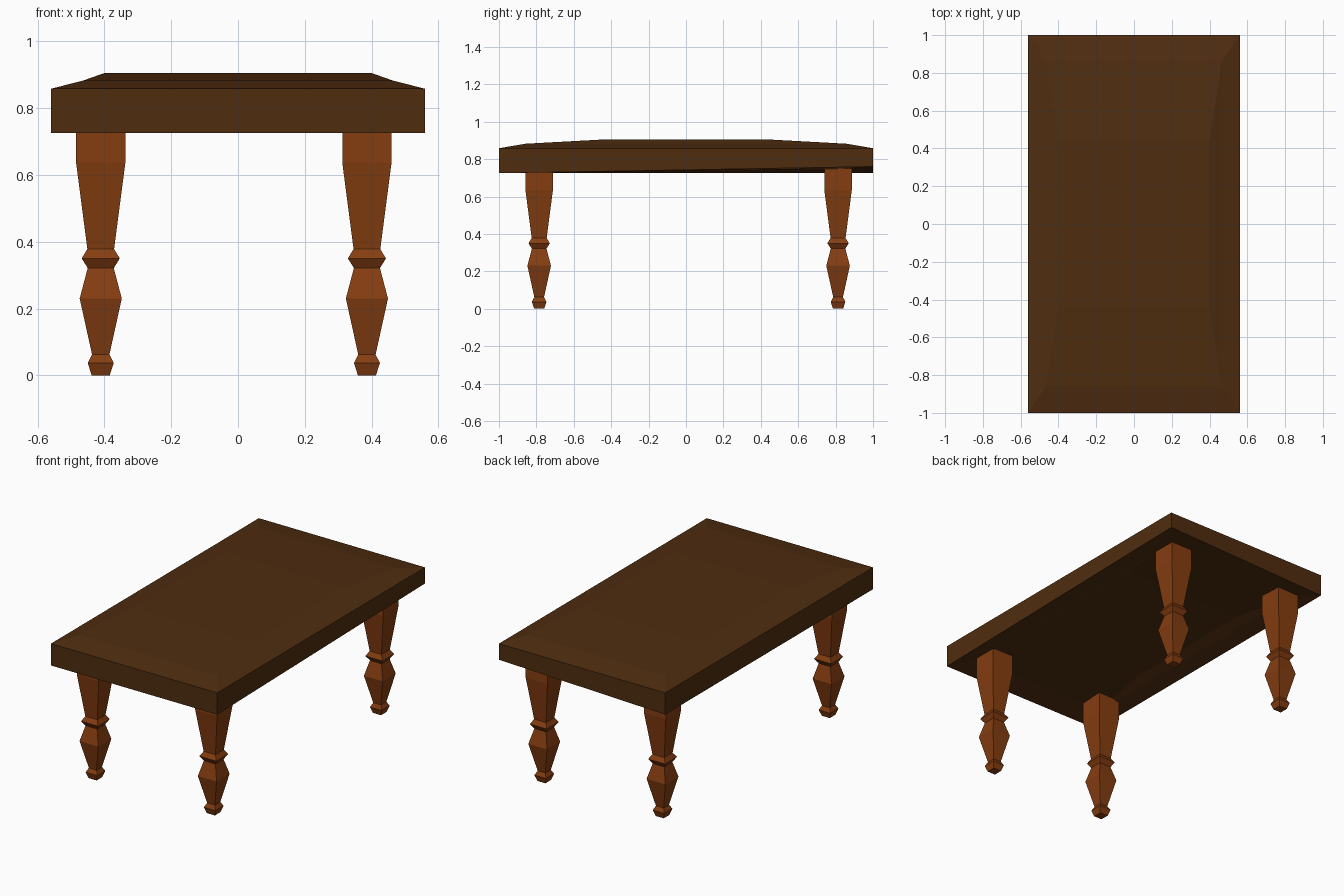
import bpy, bmesh

if "Cube" in bpy.data.objects:
    bpy.data.objects.remove(bpy.data.objects["Cube"])


def material(name, colour):
    m = bpy.data.materials.new(name)
    m.diffuse_color = (*colour, 1)
    m.use_nodes = True
    m.node_tree.nodes["Principled BSDF"].inputs["Base Color"].default_value = m.diffuse_color
    return m


def finish(name, bm, mat):
    bmesh.ops.recalc_face_normals(bm, faces=bm.faces)
    me = bpy.data.meshes.new(name)
    bm.to_mesh(me)
    bm.free()
    me.materials.append(mat)
    ob = bpy.data.objects.new(name, me)
    bpy.context.collection.objects.link(ob)
    return ob


def ring(bm, hx, hy, z, cx=0, cy=0):
    return [bm.verts.new((cx + sx * hx, cy + sy * hy, z))
            for sx, sy in ((-1, -1), (1, -1), (1, 1), (-1, 1))]


def bridge(bm, a, b):
    for i in range(4):
        j = (i + 1) % 4
        bm.faces.new((a[i], a[j], b[j], b[i]))


dark = material("dark brown wood", (0.078, 0.026, 0.0048))
warm = material("warm brown wood", (0.235, 0.047, 0.0055))

# Tabletop: shallow crowned slab, underside dished parallel to the top
CROWN = [(0.56, 1.0, 0.0), (0.465, 0.86, 0.024), (0.40, 0.44, 0.047)]
bm = bmesh.new()
shells = []
for base in (0.858, 0.725):
    rings = [ring(bm, hx, hy, base + dz) for hx, hy, dz in CROWN]
    for a, b in zip(rings, rings[1:]):
        bridge(bm, a, b)
    bm.faces.new(rings[-1])
    shells.append(rings[0])
bridge(bm, *shells)
shells[1][2].co.z = 0.76  # back right lower corner sits higher
finish("tabletop", bm, dark)

# Square legs: (half width, height) profile
LEG = [(0.027, 0), (0.039, 0.037), (0.026, 0.062), (0.063, 0.23),
       (0.039, 0.321), (0.057, 0.35), (0.040, 0.378), (0.0735, 0.635),
       (0.0735, 0.765)]
for side, x in (("left", -0.411), ("right", 0.386)):
    for end, y in (("front", -0.785), ("back", 0.813)):
        bm = bmesh.new()
        rings = [ring(bm, w, w, z, x, y) for w, z in LEG]
        for a, b in zip(rings, rings[1:]):
            bridge(bm, a, b)
        bm.faces.new(rings[0])
        bm.faces.new(rings[-1])
        finish(f"{end}_{side}_leg", bm, warm)
